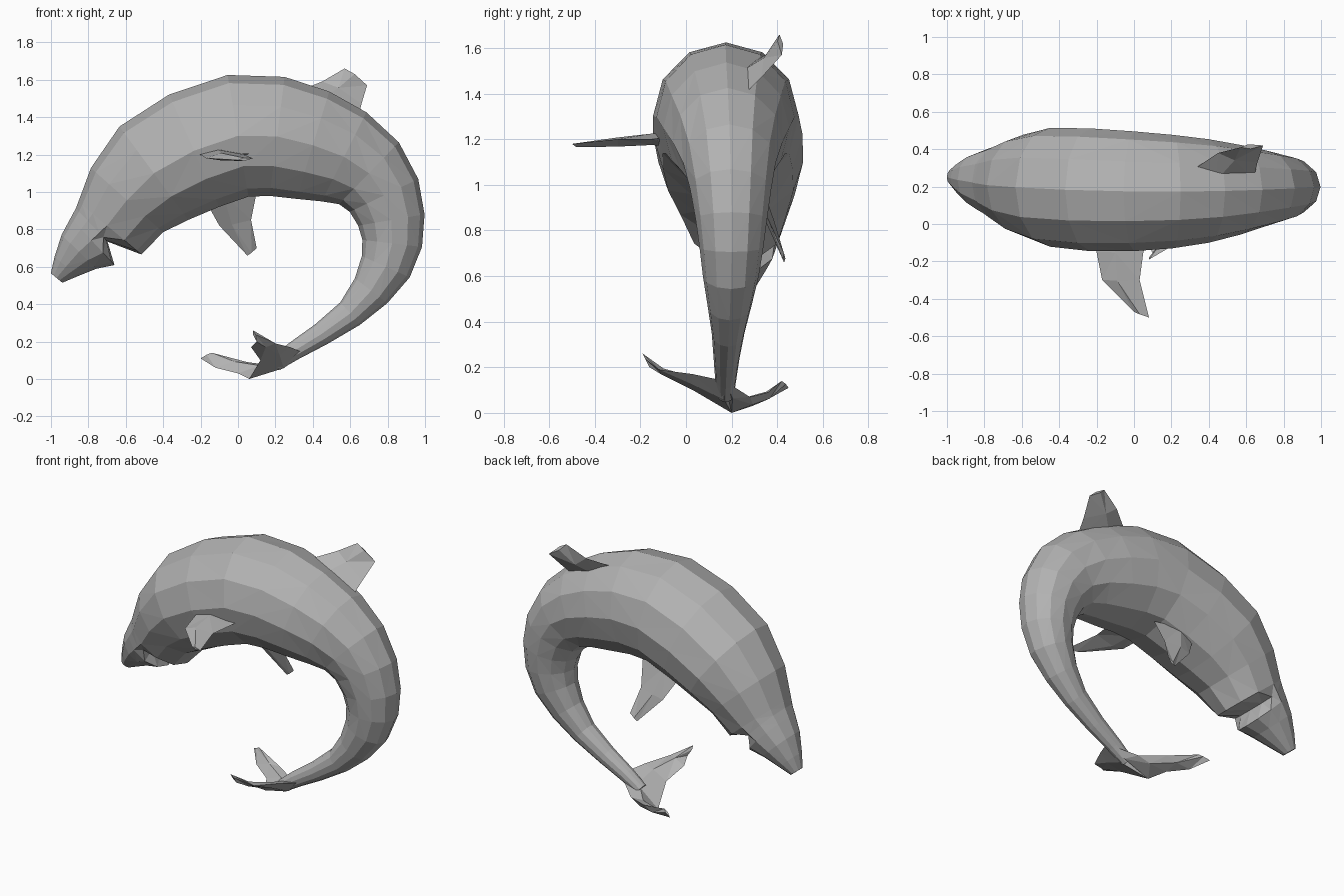
import bpy, bmesh, math
from mathutils import Vector

cube = bpy.data.objects.get("Cube")
if cube:
    bpy.data.objects.remove(cube, do_unlink=True)

shade = (0.45, 0.45, 0.45, 1)
grey = bpy.data.materials.new("skin grey")
grey.use_nodes = True
grey.diffuse_color = shade
grey.node_tree.nodes["Principled BSDF"].inputs["Base Color"].default_value = shade


def loft(name, rings):
    """Skin equal-length point rings, cap both ends and keep flat triangles."""
    bm = bmesh.new()
    rows = [[bm.verts.new(point) for point in ring] for ring in rings]
    for row, following in zip(rows, rows[1:]):
        for i in range(len(row)):
            bm.faces.new((row[i - 1], row[i], following[i], following[i - 1]))
    bm.faces.new(rows[0])
    bm.faces.new(rows[-1])
    bmesh.ops.triangulate(bm, faces=bm.faces, quad_method='SHORT_EDGE')
    bmesh.ops.recalc_face_normals(bm, faces=bm.faces)
    mesh = bpy.data.meshes.new(name)
    bm.to_mesh(mesh)
    bm.free()
    mesh.materials.append(grey)
    obj = bpy.data.objects.new(name, mesh)
    bpy.context.collection.objects.link(obj)


def with_midpoints(points):
    """Insert a smooth in-between point in every span of the spine."""
    result = [points[0]]
    last = len(points) - 1
    for i in range(last):
        start, end = points[i], points[i + 1]
        before, after = points[max(i - 1, 0)], points[min(i + 2, last)]
        middle = (start + end) / 2 + (start + end - before - after) / 16
        result += [middle, end]
    return result


def body_ring(center, tangent, radius, belly_scale, sides=12):
    """Near-round section square to the spine; belly_scale shapes its underside."""
    outward = Vector((-tangent.z, 0, tangent.x)).normalized() * radius
    # The head is broad and the tail flattened from side to side
    sideways = Vector((0, radius * (0.97 - 0.12 * center.x), 0))
    ring = []
    for i in range(sides):
        angle = math.tau * i / sides
        depth = math.cos(angle)
        if depth < 0:
            depth *= belly_scale
        ring.append(center + outward * depth + sideways * math.sin(angle))
    return ring


def fin(name, *sections):
    """Thin blade through (leading point, trailing point) sections."""
    edges = [(Vector(lead), Vector(trail)) for lead, trail in sections]
    span = sum(edges[-1], Vector()) - sum(edges[0], Vector())
    rings = []
    for lead, trail in edges:
        chord = trail - lead
        lift = chord.cross(span).normalized() * chord.length * 0.1
        middle = lead.lerp(trail, 0.4)
        rings.append([lead, middle + lift, trail, middle - lift])
    loft(name, rings)


# Arched spine from snout to tail: x, z, radius
spine = with_midpoints([Vector(p) for p in (
    (-0.97, 0.54, 0.04), (-0.85, 0.68, 0.13), (-0.7, 0.82, 0.2),
    (-0.45, 1.1, 0.31), (0, 1.3, 0.33), (0.4, 1.25, 0.3),
    (0.7, 1.1, 0.23), (0.82, 0.85, 0.18), (0.79, 0.6, 0.14),
    (0.6, 0.35, 0.08), (0.3, 0.15, 0.05), (0.2, 0.08, 0.04))])

# Narrow mouth cut between the upper lip ring and the lower jaw ring
lip, mouth, jaw = 3, 4, 5
spine.insert(mouth, spine[lip].lerp(spine[mouth], 0.5))
belly_scales = {lip: 1.1, mouth: 0.35, jaw: 1.2}

# Body
centers = [Vector((p.x, 0.175 - 0.02 * p.x + 0.06 * p.x ** 2, p.y)) for p in spine]
rings = []
for i, center in enumerate(centers):
    tangent = centers[min(i + 1, len(centers) - 1)] - centers[max(i - 1, 0)]
    rings.append(body_ring(center, tangent, spine[i].z, belly_scales.get(i, 1)))
loft("body", rings)

# Dorsal fin
fin("dorsal_fin",
    ((0.3, 0.28, 1.53), (0.64, 0.24, 1.38)),
    ((0.45, 0.38, 1.59), (0.66, 0.33, 1.47)),
    ((0.57, 0.41, 1.66), (0.69, 0.42, 1.57)))

# Flippers
fin("right_flipper",
    ((-0.25, 0, 1.17), (0.1, 0, 1.23)),
    ((-0.2, -0.15, 1.2), (0.05, -0.15, 1.2)),
    ((-0.17, -0.3, 1.18), (0.03, -0.3, 1.2)),
    ((0, -0.47, 1.17), (0.08, -0.5, 1.18)))
fin("left_flipper",
    ((-0.2, 0.3, 1), (0.1, 0.3, 1)),
    ((-0.1, 0.38, 0.82), (0.07, 0.36, 0.85)),
    ((0.05, 0.43, 0.66), (0.1, 0.43, 0.7)))

# Tail flukes spreading from one shared root
fluke_root = ((0.35, 0.17, 0.14), (0.06, 0.2, 0))
fin("right_fluke", fluke_root,
    ((0.28, 0.03, 0.17), (0.12, 0.03, 0.1)),
    ((0.2, -0.12, 0.19), (0.07, -0.08, 0.17)),
    ((0.08, -0.19, 0.26), (0.1, -0.16, 0.2)))
fin("left_fluke", fluke_root,
    ((0.2, 0.28, 0.07), (0, 0.29, 0.03)),
    ((0.05, 0.36, 0.09), (-0.12, 0.36, 0.06)),
    ((-0.14, 0.42, 0.14), (-0.2, 0.45, 0.11)))
